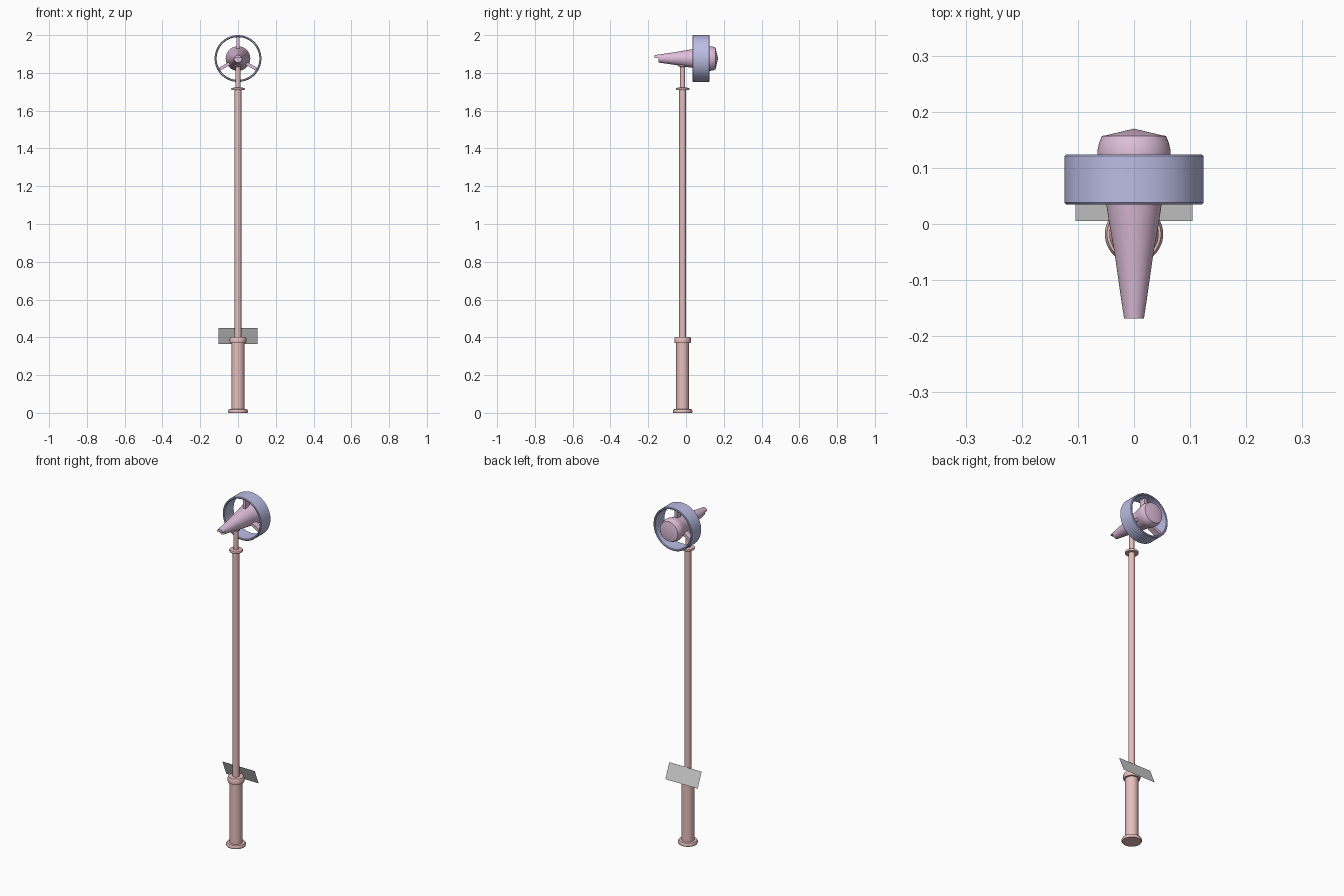
import bpy, bmesh, math
from mathutils import Matrix, Vector

if "Cube" in bpy.data.objects:
    bpy.data.objects.remove(bpy.data.objects["Cube"])

POLE_Y = -0.018   # pole stands slightly forward of centre
AXIS_Z = 1.876    # height of the turbine axis


def material(name, rgb):
    m = bpy.data.materials.new(name)
    m.diffuse_color = (*rgb, 1)
    m.use_nodes = True
    m.node_tree.nodes["Principled BSDF"].inputs["Base Color"].default_value = m.diffuse_color
    return m


SALMON = material("salmon", (0.80, 0.52, 0.50))
MAUVE = material("mauve", (0.74, 0.52, 0.70))
BLUE = material("blue", (0.50, 0.51, 0.78))


def finish(bm, name, mat=None, smooth=True):
    bmesh.ops.recalc_face_normals(bm, faces=bm.faces)
    me = bpy.data.meshes.new(name)
    bm.to_mesh(me)
    bm.free()
    ob = bpy.data.objects.new(name, me)
    bpy.context.collection.objects.link(ob)
    if mat:
        me.materials.append(mat)
    if smooth:
        bpy.ops.object.select_all(action='DESELECT')
        ob.select_set(True)
        bpy.context.view_layer.objects.active = ob
        bpy.ops.object.shade_smooth_by_angle(angle=math.radians(30))
    return ob


def lathe(name, profile, mat, origin, along_y=False, closed=False, steps=48):
    """Spin (radius, distance) points round z, or round y when along_y is set."""
    bm = bmesh.new()
    vs = [bm.verts.new((r, 0, d)) for r, d in profile]
    pairs = list(zip(vs, vs[1:])) + ([(vs[-1], vs[0])] if closed else [])
    edges = [bm.edges.new(p) for p in pairs]
    bmesh.ops.spin(bm, geom=vs + edges, cent=(0, 0, 0), axis=(0, 0, 1),
                   angle=math.tau, steps=steps, use_duplicate=False)
    bmesh.ops.remove_doubles(bm, verts=bm.verts, dist=1e-5)
    if along_y:
        bm.transform(Matrix.Rotation(math.radians(-90), 4, 'X'))
    bm.transform(Matrix.Translation(origin))
    return finish(bm, name, mat)


def box(bm, size, matrix):
    bmesh.ops.create_cube(bm, size=1, matrix=matrix @ Matrix.Diagonal((*size, 1)))


# Mast: foot flange, thick base, collar, long pole, top flange, swivel pin
lathe("mast", [
    (0, 0), (0.050, 0), (0.052, 0.004), (0.052, 0.012), (0.048, 0.019), (0.034, 0.020),
    (0.034, 0.370), (0.043, 0.371), (0.044, 0.376), (0.044, 0.394), (0.040, 0.402),
    (0.018, 0.403), (0.018, 1.710), (0.034, 1.710), (0.036, 1.713), (0.036, 1.718),
    (0.034, 1.721), (0.013, 1.722), (0.013, 1.832), (0.022, 1.834), (0.022, 1.848),
    (0, 1.848)], SALMON, (0, POLE_Y, 0))

# Tilted panel behind the collar, facing back and up
bm = bmesh.new()
bm.faces.new([bm.verts.new(p) for p in (
    (0.104, 0.005, 0.450), (-0.104, 0.005, 0.450),
    (-0.104, 0.041, 0.365), (0.104, 0.041, 0.365))])
finish(bm, "solar_panel", smooth=False)

# Turbine body: tapered nose, hub and shallow cone at the back
body = lathe("turbine_body", [
    (0, -0.168), (0.018, -0.168), (0.035, -0.050), (0.044, 0.0), (0.050, 0.040),
    (0.055, 0.075), (0.060, 0.100), (0.065, 0.118), (0.065, 0.132), (0.062, 0.145),
    (0.057, 0.157), (0.050, 0.158), (0, 0.170)], MAUVE, (0, 0, AXIS_Z), along_y=True)

# Notch under the nose tip
bm = bmesh.new()
box(bm, (0.1, 0.1, 0.1), Matrix.Translation((0, -0.195, AXIS_Z + 0.002 - 0.05)))
cutter = finish(bm, "notch_cutter", smooth=False)
cutter.hide_render = True
cutter.hide_viewport = True
cut = body.modifiers.new("notch", 'BOOLEAN')
cut.object = cutter
cut.operation = 'DIFFERENCE'
cut.solver = 'EXACT'

# Shroud ring with softened rims
lathe("shroud_ring", [
    (0.113, 0.038), (0.116, 0.035), (0.121, 0.035), (0.124, 0.038), (0.124, 0.121),
    (0.121, 0.124), (0.116, 0.124), (0.113, 0.121)], BLUE, (0, 0, AXIS_Z),
    along_y=True, closed=True, steps=64)

# Three struts joining hub and ring
bm = bmesh.new()
for k in range(3):
    spin = Matrix.Rotation(k * math.tau / 3, 4, 'Y')
    box(bm, (0.016, 0.035, 0.070),
        Matrix.Translation((0, 0.075, AXIS_Z)) @ spin @ Matrix.Translation((0, 0, 0.082)))
finish(bm, "struts", MAUVE, smooth=False)
